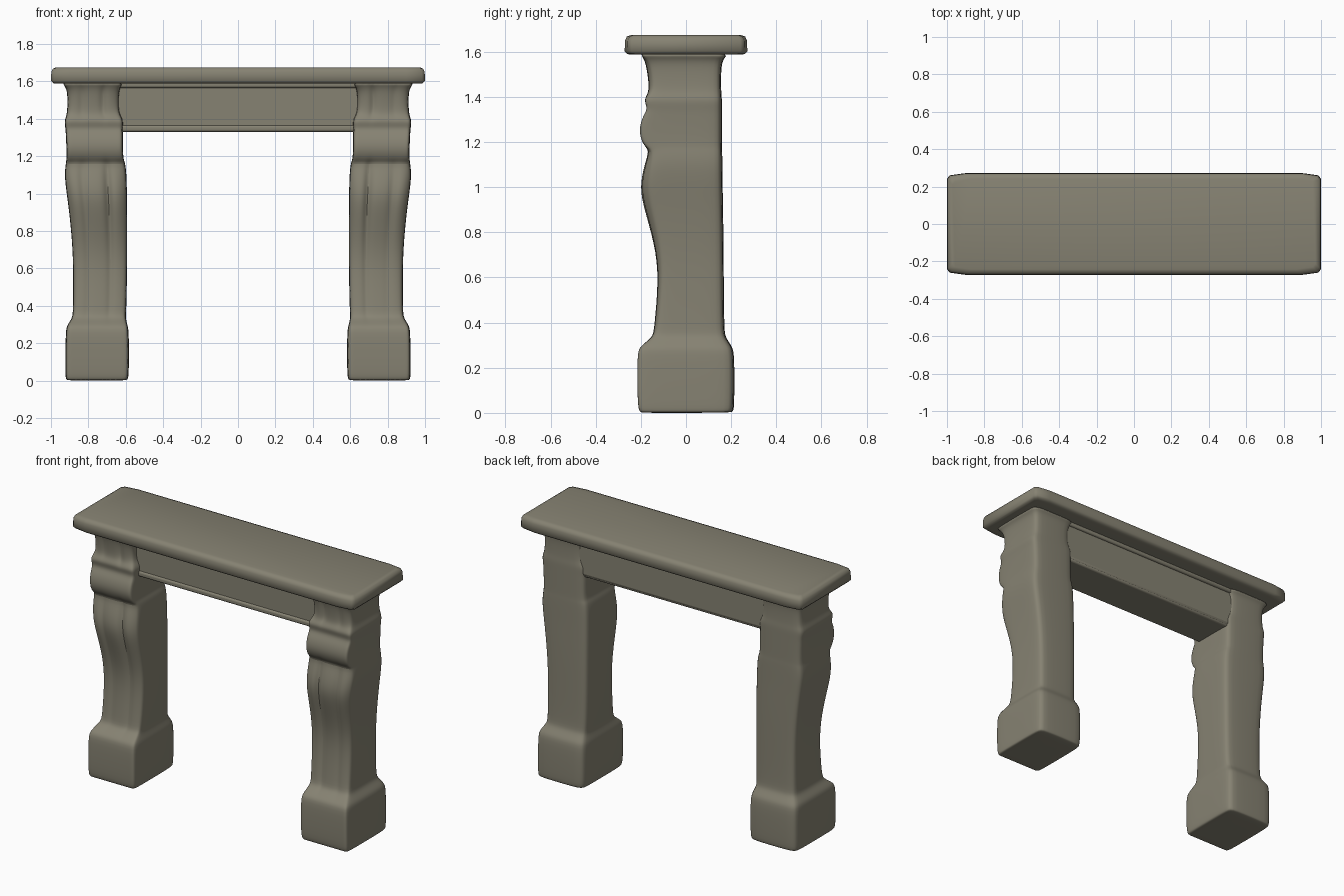
import bpy
import bmesh

cube = bpy.data.objects.get("Cube")
if cube:
    bpy.data.objects.remove(cube, do_unlink=True)

stone = bpy.data.materials.new("olive grey stone")
stone.use_nodes = True
colour = (0.24, 0.225, 0.17, 1)
stone.diffuse_color = colour
stone.node_tree.nodes["Principled BSDF"].inputs["Base Color"].default_value = colour


def finish(name, bm):
    """Turn a bmesh into a stone-coloured object."""
    bmesh.ops.recalc_face_normals(bm, faces=bm.faces)
    mesh = bpy.data.meshes.new(name)
    bm.to_mesh(mesh)
    bm.free()
    mesh.materials.append(stone)
    obj = bpy.data.objects.new(name, mesh)
    bpy.context.collection.objects.link(obj)
    return obj


def shade(obj, angle):
    bpy.ops.object.select_all(action="DESELECT")
    obj.select_set(True)
    bpy.context.view_layer.objects.active = obj
    bpy.ops.object.shade_smooth_by_angle(angle=angle)


def loft(name, rings):
    """Skin a stack of matching closed rings and cap both ends."""
    bm = bmesh.new()
    loops = [[bm.verts.new(p) for p in ring] for ring in rings]
    for low, high in zip(loops, loops[1:]):
        for i in range(len(low)):
            j = (i + 1) % len(low)
            bm.faces.new((low[i], low[j], high[j], high[i]))
    bm.faces.new(loops[0])
    bm.faces.new(loops[-1])
    return finish(name, bm)


def box(name, low, high, bevel):
    bm = bmesh.new()
    bmesh.ops.create_cube(bm, size=1)
    for v in bm.verts:
        v.co = [h if c > 0 else l for c, l, h in zip(v.co, low, high)]
    obj = finish(name, bm)
    mod = obj.modifiers.new("soft edges", "BEVEL")
    mod.width = bevel
    mod.segments = 3
    shade(obj, 0.9)
    return obj


# Carved front: position across the width, share of the groove depth
FLUTES = [(0.03, 1), (0.12, 0.3), (0.24, 0.1), (0.31, 1.1), (0.38, 0.1),
          (0.52, 0), (0.64, 0.1), (0.72, 0.6), (0.8, 0.1), (0.9, 0.3), (0.97, 1)]


def pier_ring(side, z, x0, x1, y0, y1, groove):
    r = 0.018
    pts = [(x0 + (x1 - x0) * u, y0 + groove * d) for u, d in FLUTES]
    front = y0 + groove + r
    pts += [(x1, front), (x1, 0), (x1, y1 - r), (x1 - r, y1),
            (x0 + r, y1), (x0, y1 - r), (x0, 0), (x0, front)]
    return [(side * x, y, z) for x, y in pts]


# Pier outline: height, inner x, outer x, front y, back y, groove depth
PIER = [
    (0, .6, .91, -.195, .195, 0), (.005, .59, .92, -.205, .21, 0),
    (.03, .583, .923, -.215, .215, 0), (.26, .583, .922, -.217, .216, 0),
    (.295, .59, .915, -.205, .205, 0), (.335, .602, .885, -.147, .175, .005),
    (.37, .597, .882, -.142, .17, .012), (.6, .593, .88, -.12, .168, .012),
    (.75, .593, .887, -.14, .167, .02), (.9, .593, .902, -.185, .165, .03),
    (1, .594, .916, -.207, .163, .032), (1.1, .596, .928, -.185, .162, .026),
    (1.165, .603, .92, -.162, .161, .012), (1.18, .613, .917, -.185, .16, 0),
    (1.24, .615, .917, -.211, .16, 0), (1.31, .615, .92, -.195, .16, 0),
    (1.345, .617, .922, -.168, .16, 0), (1.385, .613, .928, -.187, .16, 0),
    (1.41, .623, .92, -.172, .158, .006), (1.44, .638, .912, -.163, .156, .016),
    (1.54, .638, .911, -.176, .156, .018), (1.575, .625, .925, -.19, .17, .005),
    (1.6, .61, .95, -.21, .2, 0),
]

# Left and right piers
for word, side in (("left", 1), ("right", -1)):
    pier = loft(word + "_pier", [pier_ring(side, *row) for row in PIER])
    mod = pier.modifiers.new("carved softness", "SUBSURF")
    mod.levels = mod.render_levels = 2
    shade(pier, 1.2)

# Lintel between the piers, with a thin moulding along its lower edge
box("lintel", (-.7, -.115, 1.335), (.7, .145, 1.6), .02)
box("lintel_moulding", (-.68, -.125, 1.33), (.68, .14, 1.365), .012)
box("shelf_neck", (-.9, -.14, 1.565), (.9, .16, 1.6), .012)


# Mantel shelf with tapered corners and rounded edges
def shelf_ring(z, inset):
    x, y = 1 - inset, .272 - inset
    quarter = [(x, y - .03), (x - .015, y - .012), (x - .1, y)]
    half = quarter + [(-a, b) for a, b in reversed(quarter)]
    return [(a, b, z) for a, b in half + [(-a, -b) for a, b in half]]


shelf = loft("mantel_shelf", [shelf_ring(z, i) for z, i in (
    (1.587, .03), (1.59, .012), (1.603, 0), (1.65, .002), (1.668, .01), (1.675, .03))])
shade(shelf, 0.9)
